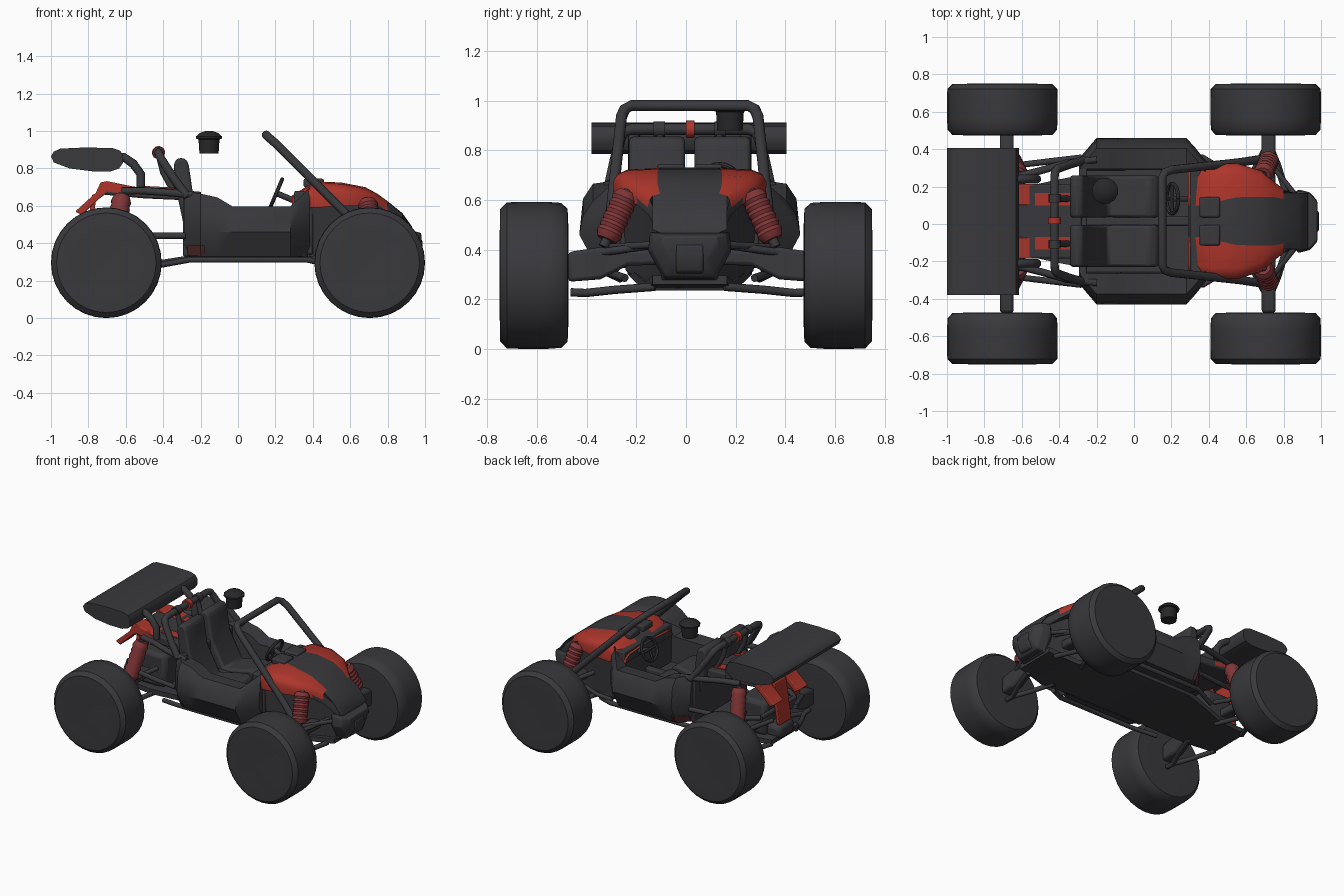
import bpy, bmesh, math
from mathutils import Vector

if "Cube" in bpy.data.objects:
    bpy.data.objects.remove(bpy.data.objects["Cube"])

C = 0.015  # the chassis sits slightly off the wheel centre line


def material(name, rgb):
    m = bpy.data.materials.new(name)
    m.diffuse_color = (*rgb, 1)
    m.use_nodes = True
    m.node_tree.nodes["Principled BSDF"].inputs["Base Color"].default_value = m.diffuse_color
    return m


DARK = material("dark grey", (0.041, 0.040, 0.046))
RED = material("red", (0.42, 0.036, 0.024))
COIL = material("dull red", (0.22, 0.036, 0.038))
PATCH = material("dark red", (0.11, 0.034, 0.036))
BLACK = material("black", (0.02, 0.02, 0.022))


def finish(name, bm, mats, rule=None, bevel=0, angle=35):
    bmesh.ops.recalc_face_normals(bm, faces=bm.faces)
    me = bpy.data.meshes.new(name)
    if rule:
        for f in bm.faces:
            f.material_index = rule(f.calc_center_median())
    bm.to_mesh(me)
    bm.free()
    for m in mats:
        me.materials.append(m)
    ob = bpy.data.objects.new(name, me)
    bpy.context.collection.objects.link(ob)
    bpy.ops.object.select_all(action='DESELECT')
    ob.select_set(True)
    bpy.context.view_layer.objects.active = ob
    bpy.ops.object.shade_smooth_by_angle(angle=math.radians(angle))
    if bevel:
        b = ob.modifiers.new("bevel", 'BEVEL')
        b.width, b.segments = bevel, 2
    return ob


def loft(name, rings, mats=(DARK,), rule=None, bevel=0, angle=35):
    bm = bmesh.new()
    vs = [[bm.verts.new(p) for p in r] for r in rings]
    n = len(rings[0])
    for a, b in zip(vs, vs[1:]):
        for i in range(n):
            bm.faces.new((a[i], a[(i + 1) % n], b[(i + 1) % n], b[i]))
    bm.faces.new(vs[0])
    bm.faces.new(vs[-1])
    return finish(name, bm, mats, rule, bevel, angle)


def tube(name, pts, r, mat=DARK, sides=10):
    pts = [Vector(p) for p in pts]
    rad = r if isinstance(r, (list, tuple)) else [r] * len(pts)
    rings, t0 = [], None
    for i, p in enumerate(pts):
        t = (pts[min(i + 1, len(pts) - 1)] - pts[max(i - 1, 0)]).normalized()
        u = t.orthogonal().normalized() if t0 is None else t0.rotation_difference(t) @ u
        t0, v = t, t.cross(u)
        rings.append([p + rad[i] * (math.cos(a) * u + math.sin(a) * v)
                      for a in (2 * math.pi * k / sides for k in range(sides))])
    return loft(name, rings, (mat,), angle=40)


def box(name, x, y, z, mat=DARK, bevel=0.01):
    rings = [[(a, y[0], z[0]), (a, y[1], z[0]), (a, y[1], z[1]), (a, y[0], z[1])] for a in x]
    return loft(name, rings, (mat,), bevel=bevel)


def prism(name, profile, y0, y1, mat=DARK, bevel=0.0):
    return loft(name, [[(x, y, z) for x, z in profile] for y in (y0, y1)], (mat,), bevel=bevel)


def both(half):  # mirror a half path about the chassis centre
    return [(x, C - y, z) for x, y, z in half] + [(x, C + y, z) for x, y, z in reversed(half)]


# wheels: fat tyres with chamfered shoulders
for n, x in (("front", 0.704), ("rear", -0.704)):
    for s in (-1, 1):
        ys = [0.476, 0.474, 0.477, 0.503, 0.56, 0.665, 0.722, 0.749, 0.751, 0.748]
        rs = [0.12, 0.20, 0.268, 0.292, 0.296, 0.296, 0.294, 0.266, 0.20, 0.12]
        tube(n + "_wheel", [(x, s * y, 0.296) for y in ys], rs, sides=32)

# floor pan
loft("floor_pan", [[(x, C - w, z), (x, C + w, z), (x, C + w, z + .035), (x, C - w, z + .035)]
     for x, w, z in [(-.82, .16, .25), (-.6, .18, .245), (-.42, .22, .275), (-.26, .25, .30),
                     (.38, .25, .30), (.5, .22, .27), (.65, .18, .235), (.88, .15, .26)]])
box("cockpit_floor", (-.28, .36), (C - .3, C + .3), (.325, .40))
box("centre_tunnel", (-.28, .32), (C - .025, C + .025), (.38, .47))
box("rear_bulkhead", (-.295, -.25), (C - .31, C + .31), (.33, .66))
box("dashboard", (.30, .40), (C - .28, C + .28), (.34, .68))

for s in (-1, 1):
    Y = lambda y: C + s * y
    # side pods with a dark red patch low at the back
    pods = [(-.285, .345, .68), (-.2, .445, .665), (-.11, .445, .645), (-.03, .445, .597),
            (.28, .445, .597), (.33, .39, .645), (.385, .32, .70)]
    loft("side_pod", [[(x, Y(.27), .33), (x, Y(w - .07), .33), (x, Y(w), .46), (x, Y(w - .015), z - .06),
                       (x, Y(w - .055), z), (x, Y(.28), z - .01)] for x, w, z in pods])
    loft("side_patch", [[(x, Y(w - .066 + o), .335) for o in (0, .006)] +
                        [(x, Y(w - .033 + o), .39) for o in (.006, 0)]
                        for x, w in ((-.27, .367), (-.2, .445), (-.18, .445))], (PATCH,))
    tube("side_rail", [(-.42, Y(.28), .283), (-.26, Y(.34), .312), (.37, Y(.34), .312), (.5, Y(.26), .285)], .016)
    # seat
    yc = Y(.132)
    prof = [(.13, .40), (.13, .50), (.08, .525), (-.14, .475), (-.24, .66), (-.265, .83),
            (-.285, .855), (-.325, .855), (-.345, .82), (-.325, .66), (-.27, .40)]
    prism("seat", prof, yc - .112, yc + .112, bevel=.018)

    for n, x, d in (("front", .72, 1), ("rear", -.68, -1)):
        # hub carriers, arms and shocks
        loft(n + "_hub_arm", [[(x - a, Y(y), z0), (x + a, Y(y), z0), (x + a, Y(y), z1), (x - a, Y(y), z1)]
             for y, a, z0, z1 in ((.10, .04, .34, .40), (.25, .035, .335, .40), (.36, .037, .28, .41),
                                  (.49, .037, .27, .39))], bevel=.015)
        for dx in (-.13, .1):
            tube(n + "_lower_arm", [(x + dx, Y(.14), .25), (x + dx * .5, Y(.3), .238), (x, Y(.42), .225),
                                    (x, Y(.48), .228)], .017)
            tube(n + "_upper_arm", [(x + dx, Y(.13), .42), (x, Y(.42), .38)], .016)
        top, bot = ((Vector((.69, Y(.25), .63)), Vector((.725, Y(.335), .44))) if d > 0 else
                    (Vector((-.62, Y(.25), .655)), Vector((-.66, Y(.335), .40))))
        k = 15
        tube(n + "_shock", [top.lerp(bot, i / (k - 1)) for i in range(k)],
             [.04] + [.055 if i % 2 else .049 for i in range(k - 2)] + [.04], COIL, 12)
        e = (bot - top) * .15
        tube(n + "_shock_rod", [top - e * .3, bot + e], .02)

    # rear frame rails
    tube("rear_upper_rail", [(-.28, Y(.34), .44), (-.45, Y(.32), .44), (-.62, Y(.30), .45), (-.76, Y(.2), .45)], .017)
    tube("rear_side_rail", [(-.2, Y(.33), .655), (-.36, Y(.31), .67), (-.5, Y(.27), .68), (-.62, Y(.24), .68)], .02)
    tube("front_brace", [(.87, Y(.13), .42), (.72, Y(.32), .41), (.5, Y(.31), .33), (.38, Y(.3), .315)], .015)
    # wing strut
    tube("wing_strut", [(-.70, Y(.225), .86), (-.61, Y(.225), .86), (-.56, Y(.225), .825),
                        (-.52, Y(.225), .77), (-.52, Y(.225), .69)], .024)
    # red strip that runs over the deck and down the tail
    top = [(-.52, .695), (-.7, .732), (-.735, .725), (-.76, .67), (-.87, .57)]
    low = [(-.835, .55), (-.74, .64), (-.70, .67), (-.52, .65)]
    a, b = sorted((Y(.085), Y(.2)))
    prism("rear_fender", top + low, a, b, RED, .006)
    a, b = sorted((Y(.085), Y(.15)))
    prism("deck_stripe", [(-.34, .698), (-.53, .708), (-.53, .69), (-.34, .68)], a, b, RED)
    # bar clamps and bonnet boxes
    tube("bar_clamp", [(-.425, Y(.10), .885), (-.425, Y(.145), .885)], .032)
    box("bonnet_box", (.35, .46), (Y(.075) - .055, Y(.075) + .055), (.70, .745))

# rear deck, engine and red tail guard
prism("rear_deck", [(-.28, .69), (-.53, .70), (-.72, .72), (-.75, .70), (-.72, .66), (-.50, .64), (-.28, .63)],
      C - .2, C + .2, bevel=.01)
box("engine", (-.74, -.52), (C - .12, C + .12), (.27, .52), bevel=.03)
box("gearbox", (-.84, -.7), (C - .09, C + .09), (.26, .36), bevel=.03)
tube("rear_cross_tube", [(-.76, C - .2, .45), (-.76, C + .2, .45)], .017)
prism("tail_guard", [(-.755, .66), (-.78, .66), (-.825, .36), (-.80, .36)], C - .07, C + .07, RED, .005)

# front roll bar and rear hoop
tube("front_roll_bar", both([(.70, .335, .43), (.57, .315, .565), (.2, .275, .935), (.165, .262, .965),
                             (.15, .235, .98)]), .023)
tube("rear_hoop", both([(-.27, .325, .65), (-.34, .305, .74), (-.41, .28, .85), (-.422, .265, .875),
                        (-.425, .235, .885)]), .023)
tube("hoop_clamp", [(-.425, C - .015, .885), (-.425, C + .02, .885)], .036, RED)
for s in (-1, 1):
    tube("hoop_brace", [(-.425, C + s * .12, .88), (-.40, C + s * .12, .78), (-.34, C + s * .12, .67)], .017)

# rear wing
wing = [(-1, .865), (-.985, .89), (-.95, .906), (-.82, .912), (-.67, .909), (-.63, .895), (-.615, .87),
        (-.615, .83), (-.635, .80), (-.68, .785), (-.78, .785), (-.9, .80), (-.985, .832)]
prism("rear_wing", wing, -.38, .405)

# bonnet: red flanks, dark middle and tip
secs = [(.29, .275, .655, .60), (.36, .295, .70, .59), (.42, .305, .73, .59), (.55, .31, .725, .60),
        (.68, .27, .70, .60), (.745, .215, .665, .58), (.80, .17, .625, .54), (.88, .135, .56, .47),
        (.93, .12, .49, .44)]


def bonnet_ring(x, w, z, lo):
    m = .085 + .045 * min(1, max(0, (x - .36) / .2))  # half width of the dark middle
    h = [(w * .98, lo), (w, z - .055), (w * .95, z - .025), (max(w * .82, m + .02), z - .008), (min(m, w * .7), z)]
    return [(x, C - y, q) for y, q in h] + [(x, C + y, q) for y, q in reversed(h)]


def bonnet_colour(p):
    y = abs(p.y - C)
    return 1 if p.x < .8 and p.z > .585 and y > .1 else 0


loft("bonnet", [bonnet_ring(*q) for q in secs], (DARK, RED), bonnet_colour, angle=40)

# lower nose and bumper
loft("nose_body", [[(x, C - w, z0), (x, C + w, z0), (x, C + w * 1.1, z1), (x, C - w * 1.1, z1)]
     for x, w, z0, z1 in ((.37, .26, .31, .62), (.55, .2, .27, .62), (.72, .14, .25, .58), (.9, .11, .28, .46))],
     bevel=.01)
loft("bumper", [[(x, C - w * .62, z0), (x, C + w * .62, z0), (x, C + w, (z0 + z1) / 2 + .02), (x, C + w * .95, z1),
                 (x, C - w * .95, z1), (x, C - w, (z0 + z1) / 2 + .02)]
     for x, w, z0, z1 in ((.84, .13, .28, .46), (.88, .17, .28, .47), (.94, .155, .29, .465), (.98, .11, .36, .455))],
     bevel=.008)
prism("bumper_grille", [(.935, .30), (.965, .31), (.988, .36), (.985, .42), (.96, .42)], C - .055, C + .055, DARK, .008)

# steering wheel, tilted towards the driver
hub, n = Vector((.205, .135, .668)), Vector((-.92, 0, .39)).normalized()
up, side = Vector((.39, 0, .92)).normalized(), Vector((0, 1, 0))
rim = lambda a: hub + .08 * (math.cos(a) * up + math.sin(a) * side)
tube("steering_wheel", [rim(2 * math.pi * i / 24) for i in range(25)], .011, sides=8)
for a in (math.pi / 2, math.pi * 1.5, math.pi):
    tube("steering_spoke", [hub, rim(a)], .009, sides=6)
tube("steering_column", [hub, hub - n * .12], .016)

# air intake with mushroom cap
tube("air_intake", [(-.155, .177, z) for z in (.88, .955, .96, .972, .99, 1.0)],
     [.053, .058, .071, .071, .05, .02], BLACK, 12)
